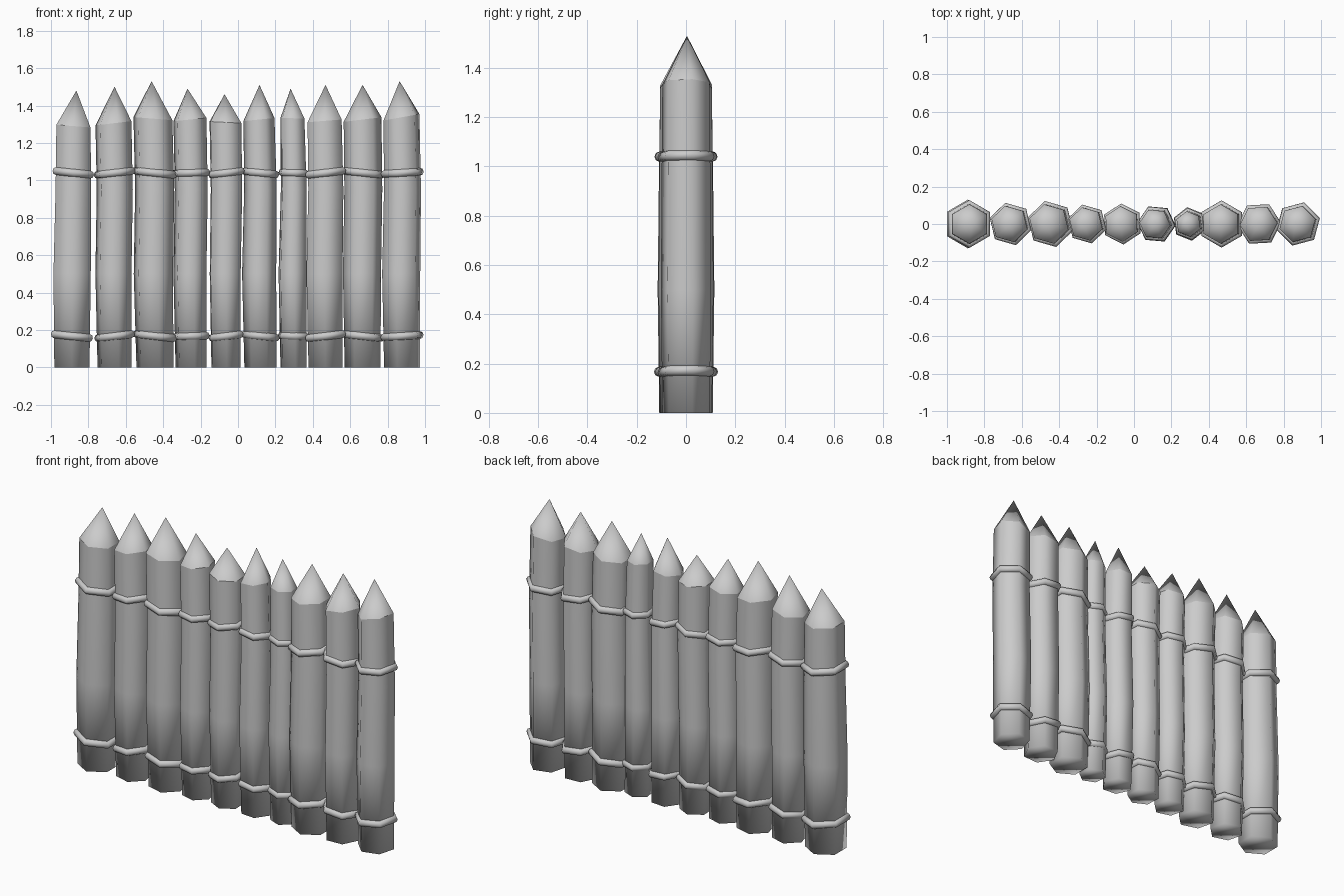
import bpy, bmesh
from math import radians, cos, sin, pi, atan
from mathutils import Matrix

if "Cube" in bpy.data.objects:
    bpy.data.objects.remove(bpy.data.objects["Cube"])

# Per stake: base x, shoulder x, tip x, base half width, shoulder half width,
# shoulder z, tip z, twist (deg), shoulder slope, rope rise across the stake
STAKES = [
    (-.888, -.880, -.864, .094, .091, 1.290, 1.48,   0, -.08, -.020),
    (-.660, -.666, -.660, .091, .096, 1.305, 1.50,  14,  .12,  .022),
    (-.444, -.455, -.462, .099, .104, 1.330, 1.53,  14, -.08, -.022),
    (-.251, -.257, -.270, .083, .088, 1.325, 1.49,  14,  .10,  .005),
    (-.064, -.067, -.072, .078, .085, 1.310, 1.46,   3, -.05,  .020),
    ( .120,  .112,  .115, .086, .083, 1.325, 1.51,  25,  .10, -.018),
    ( .297,  .291,  .281, .070, .064, 1.332, 1.49,   8, -.02, -.005),
    ( .468,  .463,  .468, .091, .091, 1.318, 1.51,   0,  .08,  .022),
    ( .666,  .666,  .666, .096, .101, 1.325, 1.51, -27,  .12, -.022),
    ( .877,  .874,  .864, .096, .096, 1.337, 1.53, -15,  .18,  .012),
]
ROPE_R = .021


def make_stake(i, xb, xs, xt, hb, hs, zs, zt, twist, slope):
    c = cos(radians(30 - abs(twist)))
    xm = (xb + xs) / 2
    levels = [(xb, hb, 0, 0), (xm - .003, hb * 1.06, .5, 0),
              (xm + .004, (hb + hs) / 2 * 1.03, .95, 0), (xs, hs, zs, slope)]
    bm = bmesh.new()
    rings = []
    for x, h, z, s in levels:
        ring = []
        for k in range(6):
            a = pi / 2 + radians(twist) + k * pi / 3
            dx, dy = h / c * cos(a), h / c * sin(a)
            ring.append(bm.verts.new((x + dx, dy, z + s * dx)))
        rings.append(ring)
    tip = bm.verts.new((xt, 0.004, zt))
    for lo, hi in zip(rings, rings[1:]):
        for k in range(6):
            j = (k + 1) % 6
            bm.faces.new((lo[k], lo[j], hi[j], hi[k]))
    top = rings[-1]
    for k in range(6):
        bm.faces.new((top[k], top[(k + 1) % 6], tip))
        bm.edges.get((top[k], top[(k + 1) % 6])).smooth = False  # crisp cut
    bm.faces.new(rings[0][::-1])
    for f in bm.faces:
        f.smooth = True
    name = f"stake_{i}"
    me = bpy.data.meshes.new(name)
    bm.to_mesh(me)
    bm.free()
    bpy.context.collection.objects.link(bpy.data.objects.new(name, me))


def make_rope(name, x, z, h, twist, rise):
    c = cos(radians(30 - abs(twist)))
    bpy.ops.mesh.primitive_torus_add(major_segments=6, minor_segments=8,
                                     major_radius=h * 1.2 / c - ROPE_R, minor_radius=ROPE_R)
    ob = bpy.context.object
    ob.name = name
    ob.matrix_world = (Matrix.Translation((x, 0, z))
                       @ Matrix.Rotation(-atan(rise / (2 * h)), 4, 'Y')
                       @ Matrix.Rotation(radians(30 + twist), 4, 'Z'))
    bpy.ops.object.shade_smooth()


# Stakes, each with an upper and a lower rope loop
for i, s in enumerate(STAKES, 1):
    make_stake(i, *s[:9])
    xb, xs, hb, hs = s[0], s[1], s[3], s[4]
    make_rope(f"lower_rope_{i}", xb, .167, hb, s[7], s[9])
    make_rope(f"upper_rope_{i}", (xb + xs) / 2 + .003, 1.04, (hb + hs) / 2, s[7], s[9])
